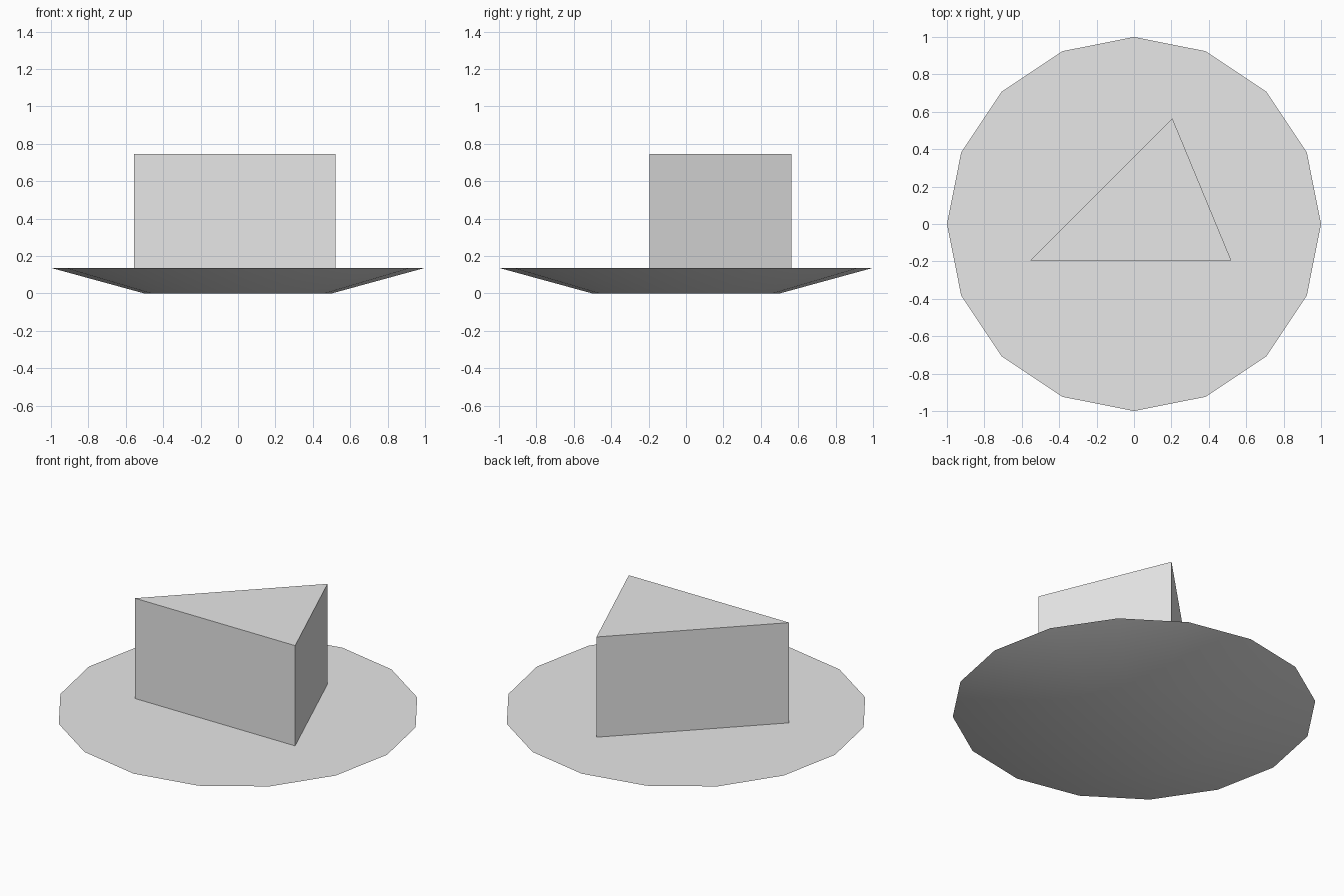
import bpy, bmesh, math
from mathutils import Matrix

if "Cube" in bpy.data.objects:
    bpy.data.objects.remove(bpy.data.objects["Cube"])

LID = 0.137   # height of the plate's flat top
TOP = 0.745   # height of the wedge's top

grey = bpy.data.materials.new("light_grey")
grey.diffuse_color = (0.8, 0.8, 0.8, 1.0)
grey.use_nodes = True
grey.node_tree.nodes["Principled BSDF"].inputs["Base Color"].default_value = grey.diffuse_color


def add_object(name, bm):
    bmesh.ops.recalc_face_normals(bm, faces=bm.faces)
    mesh = bpy.data.meshes.new(name)
    bm.to_mesh(mesh)
    bm.free()
    mesh.materials.append(grey)
    obj = bpy.data.objects.new(name, mesh)
    bpy.context.collection.objects.link(obj)
    return obj


# Plate: shallow 16-sided dish with a flat top and a smooth underside
bm = bmesh.new()
bmesh.ops.create_cone(bm, cap_ends=True, segments=16, radius1=0.5, radius2=1.0,
                      depth=LID, matrix=Matrix.Translation((0, 0, LID / 2)))
plate = add_object("plate", bm)
bpy.context.view_layer.objects.active = plate
plate.select_set(True)
bpy.ops.object.shade_smooth_by_angle(angle=math.radians(35))

# Wedge: isosceles triangular slice standing on the plate
bm = bmesh.new()
corners = [(-0.555, -0.195), (0.52, -0.195), (0.205, 0.565)]
base = bm.faces.new([bm.verts.new((x, y, LID - 0.005)) for x, y in corners])
top = bmesh.ops.extrude_face_region(bm, geom=[base], use_keep_orig=True)
for v in top["geom"]:
    if isinstance(v, bmesh.types.BMVert):
        v.co.z = TOP
add_object("wedge", bm)
